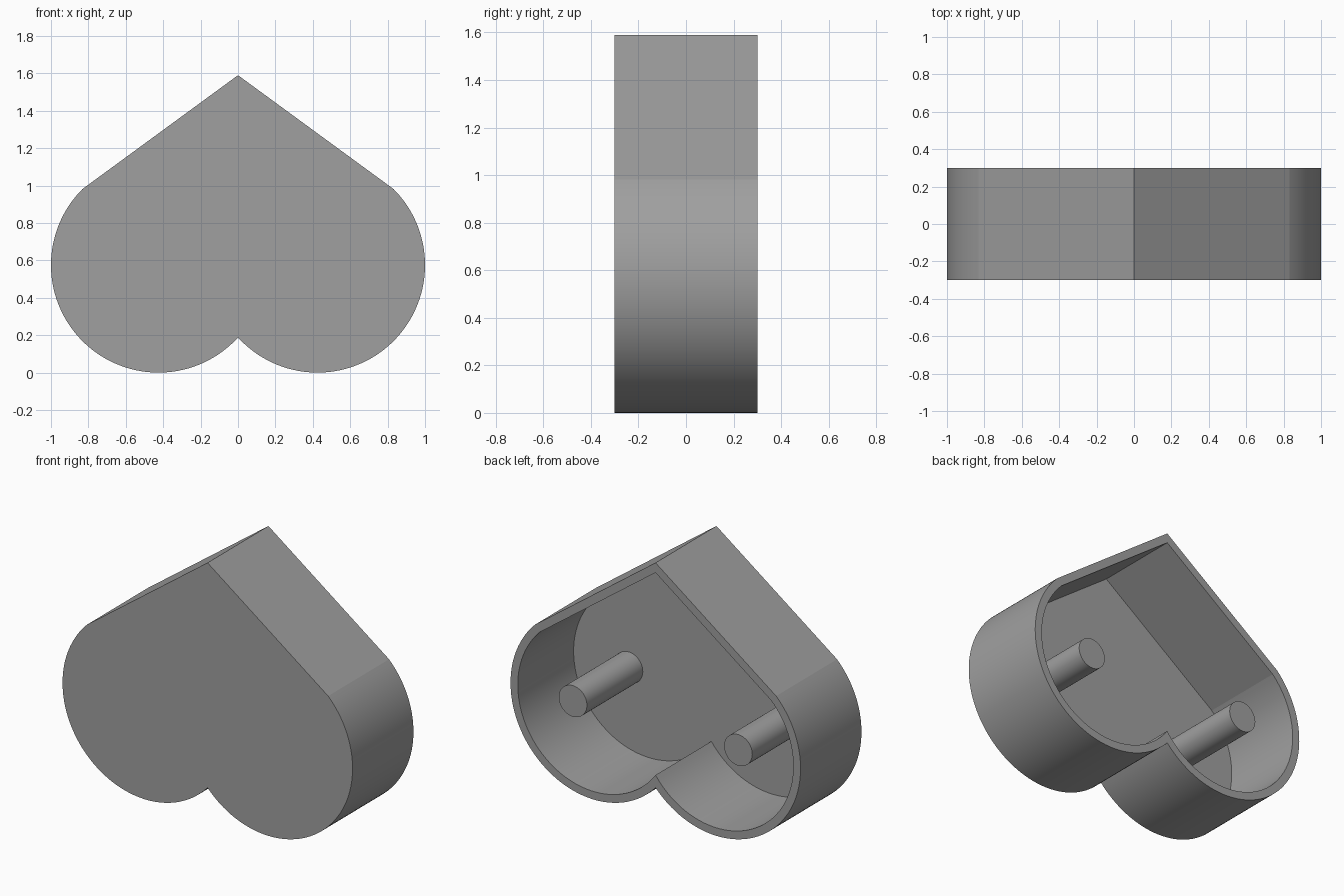
import bpy, bmesh, math

if "Cube" in bpy.data.objects:
    bpy.data.objects.remove(bpy.data.objects["Cube"])

CX, CZ, R = 0.425, 0.575, 0.575      # lobe centre and radius
APEX, DEPTH, WALL = 1.59, 0.30, 0.05  # tip height, half depth, wall thickness
SEG = 64

grey = bpy.data.materials.new("mid_grey")
grey.diffuse_color = (0.35, 0.35, 0.35, 1)
grey.use_nodes = True
grey.node_tree.nodes["Principled BSDF"].inputs["Base Color"].default_value = grey.diffuse_color


def heart(t):
    """Outline (x, z) of the upside-down heart, moved inward by t."""
    r = R - t
    cx, cz = CX + R * math.cos(math.pi / 4), CZ + R * math.sin(math.pi / 4)
    dx, dz = cx, cz - APEX
    length = math.hypot(dx, dz)
    nx, nz = -dz / length, dx / length
    dist = nz * APEX - t - (nx * CX + nz * CZ)
    start = -math.acos(-CX / r)
    end = math.atan2(nz, nx) - math.acos(min(1, dist / r))
    right = []
    for i in range(SEG + 1):
        a = start + (end - start) * i / SEG
        right.append((CX + r * math.cos(a), CZ + r * math.sin(a)))
    right[0] = (0, right[0][1])
    tip = (0, APEX - t / nz)
    left = [(-x, z) for x, z in reversed(right[1:])]
    return right + [tip] + left


def finish(bm, name):
    bmesh.ops.recalc_face_normals(bm, faces=bm.faces)
    me = bpy.data.meshes.new(name)
    bm.to_mesh(me)
    bm.free()
    me.materials.append(grey)
    ob = bpy.data.objects.new(name, me)
    bpy.context.collection.objects.link(ob)
    bpy.ops.object.select_all(action='DESELECT')
    ob.select_set(True)
    bpy.context.view_layer.objects.active = ob
    bpy.ops.object.shade_smooth_by_angle(angle=math.radians(8))


# Heart tray: closed front, open back
bm = bmesh.new()
loops = []
for t, y in ((0, -DEPTH), (0, DEPTH), (WALL, DEPTH), (WALL, -DEPTH + WALL)):
    loops.append([bm.verts.new((x, y, z)) for x, z in heart(t)])
for a, b in zip(loops, loops[1:]):
    n = len(a)
    for i in range(n):
        j = (i + 1) % n
        bm.faces.new((a[i], a[j], b[j], b[i]))
bm.faces.new(loops[0])
bm.faces.new(loops[-1])
finish(bm, "heart_tray")

# Two round posts standing on the tray floor, flush with the rim
for side, label in ((-1, "left"), (1, "right")):
    bm = bmesh.new()
    rings = []
    for y in (-DEPTH + WALL - 0.01, DEPTH):
        rings.append([bm.verts.new((side * 0.57 + 0.097 * math.cos(a), y, CZ + 0.097 * math.sin(a)))
                      for a in (math.tau * i / 48 for i in range(48))])
    for i in range(48):
        j = (i + 1) % 48
        bm.faces.new((rings[0][i], rings[0][j], rings[1][j], rings[1][i]))
    for ring in rings:
        bm.faces.new(ring)
    finish(bm, label + "_post")
